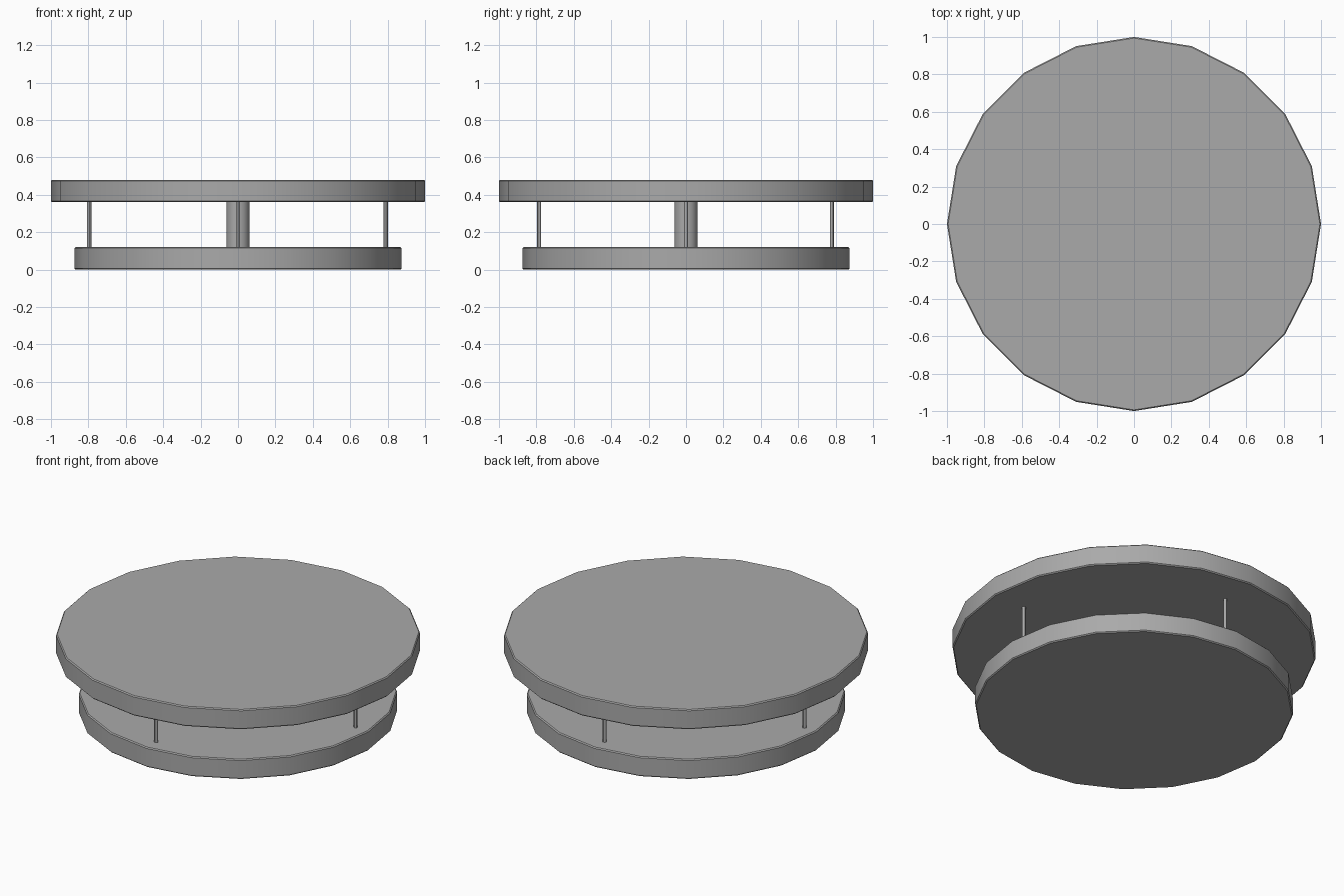
import bpy
import math

cube = bpy.data.objects.get("Cube")
if cube:
    bpy.data.objects.remove(cube, do_unlink=True)

# Single grey material
grey = bpy.data.materials.new("mid grey")
grey.use_nodes = True
grey.diffuse_color = (0.4, 0.4, 0.4, 1)
bsdf = next(n for n in grey.node_tree.nodes if n.type == "BSDF_PRINCIPLED")
bsdf.inputs["Base Color"].default_value = grey.diffuse_color


def cylinder(name, radius, bottom, top, x=0, y=0, sides=20, bevel=0):
    bpy.ops.mesh.primitive_cylinder_add(
        vertices=sides, radius=radius, depth=top - bottom,
        location=(x, y, (bottom + top) / 2))
    obj = bpy.context.object
    obj.name = name
    obj.data.materials.append(grey)
    if bevel:
        mod = obj.modifiers.new("rim bevel", "BEVEL")
        mod.width = bevel
        mod.segments = 1
        mod.limit_method = "ANGLE"
        mod.angle_limit = math.radians(60)
        bpy.ops.object.modifier_apply(modifier=mod.name)
    bpy.ops.object.shade_smooth_by_angle(angle=math.radians(30))
    return obj


# Discs
BASE_TOP, TOP_BOTTOM = 0.12, 0.36
cylinder("lower_disc", 0.875, 0, BASE_TOP, bevel=0.006)
cylinder("upper_disc", 1, TOP_BOTTOM, 0.48, bevel=0.006)

# Central column, set slightly into both discs
cylinder("centre_column", 0.062, BASE_TOP - 0.02, TOP_BOTTOM + 0.02)

# Four thin support rods
rods = {"front": (0, -0.785), "back": (0, 0.78),
        "left": (0.79, 0), "right": (-0.795, 0)}
for side, (x, y) in rods.items():
    cylinder(side + "_rod", 0.011, BASE_TOP - 0.02, TOP_BOTTOM + 0.02,
             x, y, sides=12)
